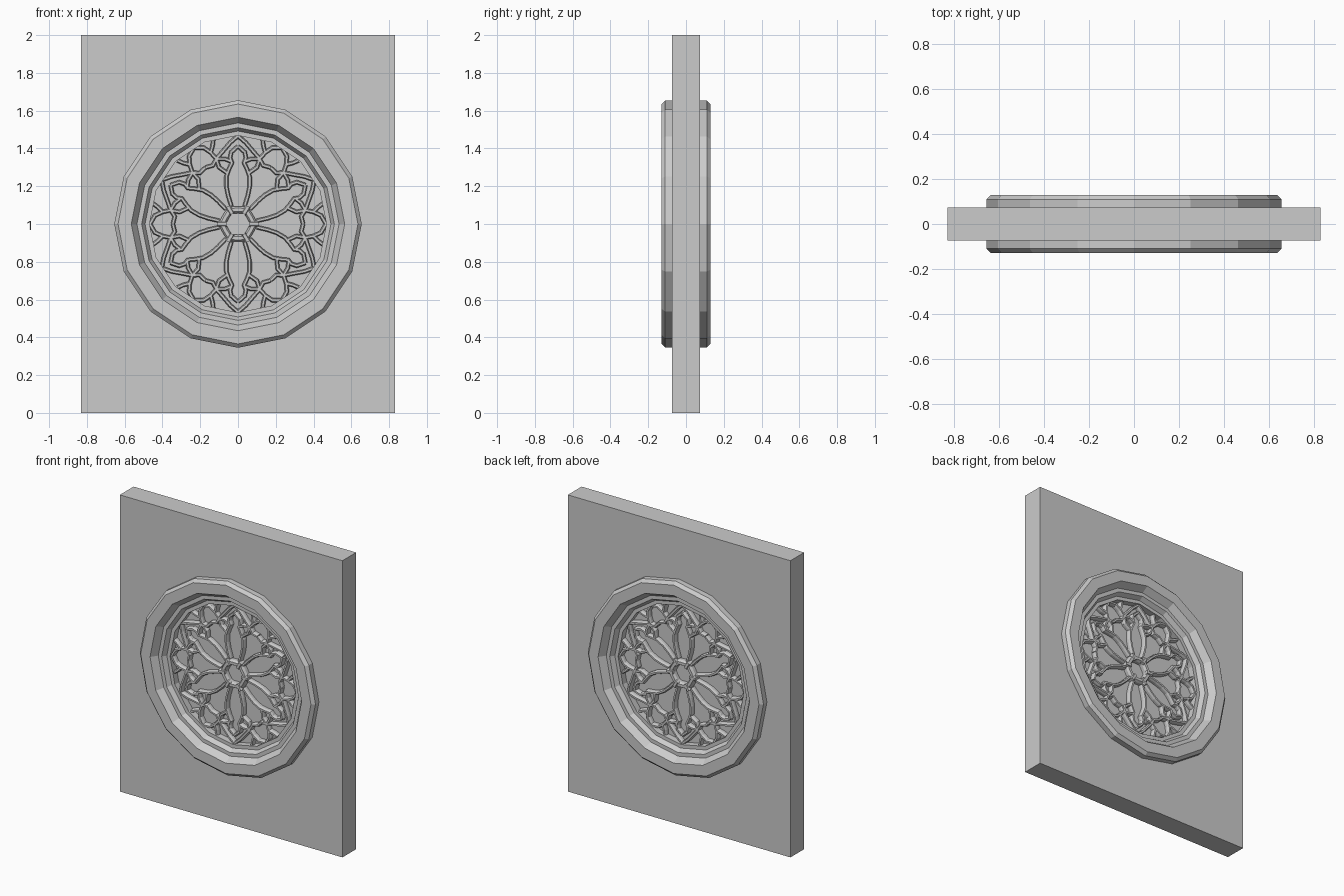
import bpy, bmesh, math
from mathutils import Vector

if "Cube" in bpy.data.objects:
    bpy.data.objects.remove(bpy.data.objects["Cube"])

CZ = 1.0      # height of the window centre
SIDES = 16


def finish(bm, name):
    bmesh.ops.recalc_face_normals(bm, faces=bm.faces[:])
    me = bpy.data.meshes.new(name)
    bm.to_mesh(me)
    bm.free()
    ob = bpy.data.objects.new(name, me)
    bpy.context.collection.objects.link(ob)
    return ob


def polar(r, a, y=0.0):
    return (r * math.cos(a), y, CZ + r * math.sin(a))


def skin(bm, loops, closed):
    """Join matching closed loops of vertices into a tube."""
    n, m = len(loops), len(loops[0])
    for i in range(n if closed else n - 1):
        a, b = loops[i], loops[(i + 1) % n]
        for j in range(m):
            k = (j + 1) % m
            bm.faces.new((a[j], a[k], b[k], b[j]))
    if not closed:
        bm.faces.new(loops[0])
        bm.faces.new(loops[-1][::-1])


def bar(bm, pts, angle, w=0.011, d=0.045, closed=False):
    """Sweep a chamfered bar along (radial, lateral) points turned by angle."""
    c, s = math.cos(angle), math.sin(angle)
    p = [Vector((r * c - v * s, r * s + v * c)) for r, v in pts]
    n = len(p)
    section = [(w, -d + .015), (w * .5, -d), (-w * .5, -d), (-w, -d + .015),
               (-w, d - .015), (-w * .5, d), (w * .5, d), (w, d - .015)]
    loops = []
    for i in range(n):
        before = p[i - 1] if (i or closed) else None
        after = p[(i + 1) % n] if (i < n - 1 or closed) else None
        t1 = (p[i] - before).normalized() if before is not None else None
        t2 = (after - p[i]).normalized() if after is not None else None
        t1 = t1 or t2
        t2 = t2 or t1
        t = (t1 + t2).normalized()
        side = Vector((-t.y, t.x)) / max(0.7, t.dot(t1))
        loops.append([bm.verts.new((p[i].x + side.x * o, y, CZ + p[i].y + side.y * o))
                      for o, y in section])
    skin(bm, loops, closed)


def disc(name, radius, half):
    bm = bmesh.new()
    skin(bm, [[bm.verts.new(polar(radius, 2 * math.pi * i / SIDES, y))
               for i in range(SIDES)] for y in (-half, half)], False)
    return finish(bm, name)


# wall slab with a hole for the window
bm = bmesh.new()
bmesh.ops.create_cube(bm, size=1.0)
for v in bm.verts:
    v.co = Vector((v.co.x * 1.66, v.co.y * 0.146, v.co.z * 2 + CZ))
wall = finish(bm, "wall")
cutter = disc("hole_cutter", 0.6, 0.3)
cutter.hide_render = True
cutter.hide_set(True)
mod = wall.modifiers.new("hole", 'BOOLEAN')
mod.operation = 'DIFFERENCE'
mod.solver = 'EXACT'
mod.object = cutter

# stepped moulding, the same on front and back
half = [(.655, .11), (.635, .13), (.565, .13), (.535, .085),
        (.51, .085), (.492, .055), (.468, .055)]
profile = half + [(r, -y) for r, y in reversed(half)]
bm = bmesh.new()
skin(bm, [[bm.verts.new(polar(r, 2 * math.pi * i / SIDES, y)) for r, y in profile]
          for i in range(SIDES)], True)
finish(bm, "frame_ring")

# pane behind the tracery
disc("window_pane", 0.48, 0.012)

# tracery: half patterns, mirrored and repeated six times
petal = [(.095, .035), (.15, .052), (.20, .062), (.25, .062), (.29, .048),
         (.325, .032), (.35, .042), (.38, .036), (.412, 0)]
arch = [(.27, .058), (.30, .1), (.345, .115), (.385, .08), (.43, .042), (.466, 0)]
tie = [(.33, .034), (.345, .07), (.345, .115)]
lozenge = [(.345, 0), (.335, .04), (.356, .073), (.40, .064), (.44, .045), (.466, 0)]
spur = [(.40, .064), (.425, .09), (.452, .11)]
bm = bmesh.new()
for k in range(6):
    for sign in (1, -1):
        for offset, paths in ((30, (petal, arch, tie)), (0, (lozenge, spur))):
            for path in paths:
                bar(bm, [(r, v * sign) for r, v in path], math.radians(60 * k + offset))
finish(bm, "tracery")

# central rosette: scalloped ring with six small bosses
bm = bmesh.new()
ring = []
for i in range(12):
    a = math.radians(30 * i)
    r = 0.075 if i % 2 else 0.085
    ring.append((r * math.cos(a), r * math.sin(a)))
bar(bm, ring, 0, w=.018, d=.05, closed=True)
for k in range(6):
    bar(bm, [(.062, 0), (.108, 0)], math.radians(60 * k), w=.016, d=.056)
finish(bm, "rosette")
